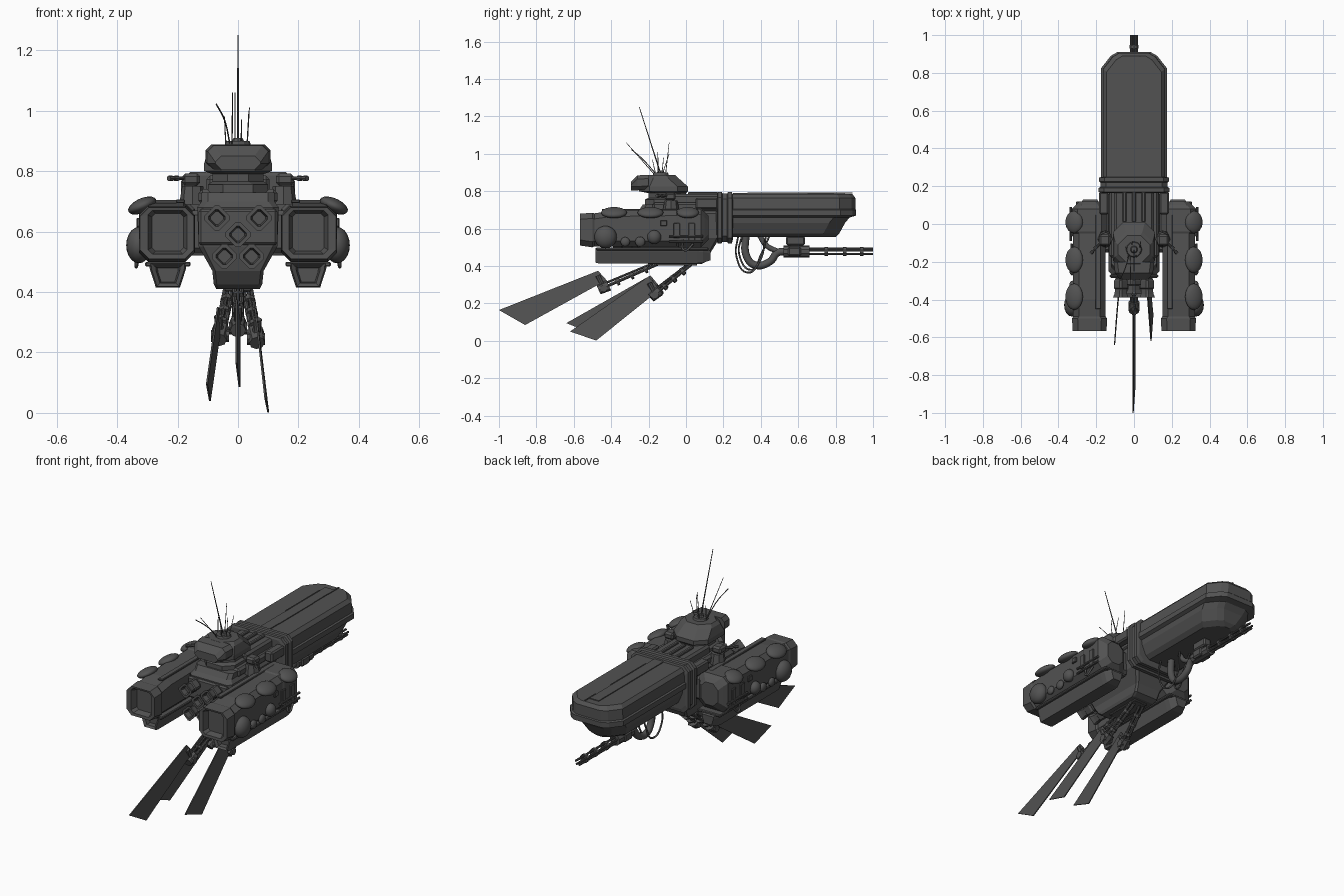
import bpy, bmesh, math
from mathutils import Vector, Matrix

if "Cube" in bpy.data.objects:
    bpy.data.objects.remove(bpy.data.objects["Cube"])

grey = bpy.data.materials.new("dark_hull_grey")
grey.diffuse_color = (0.085, 0.085, 0.085, 1)
grey.use_nodes = True
grey.node_tree.nodes["Principled BSDF"].inputs["Base Color"].default_value = grey.diffuse_color


def finish(name, bm, smooth=False):
    bmesh.ops.recalc_face_normals(bm, faces=bm.faces)
    me = bpy.data.meshes.new(name)
    bm.to_mesh(me)
    bm.free()
    me.materials.append(grey)
    for p in me.polygons:
        p.use_smooth = smooth
    ob = bpy.data.objects.new(name, me)
    bpy.context.collection.objects.link(ob)
    return ob


def loft(name, rings):
    """Skin a list of equal-length rings and cap both ends."""
    bm = bmesh.new()
    vs = [[bm.verts.new(p) for p in r] for r in rings]
    n = len(vs[0])
    for a, b in zip(vs, vs[1:]):
        for i in range(n):
            bm.faces.new((a[i], a[(i + 1) % n], b[(i + 1) % n], b[i]))
    bm.faces.new(vs[0])
    bm.faces.new(vs[-1])
    return finish(name, bm)


def octo(u0, u1, v0, v1, c):
    """Rectangle with chamfered corners."""
    return [(u0 + c, v0), (u1 - c, v0), (u1, v0 + c), (u1, v1 - c),
            (u1 - c, v1), (u0 + c, v1), (u0, v1 - c), (u0, v0 + c)]


def ring_y(y, x0, x1, z0, z1, c, s=1):
    return [(s * x, y, z) for x, z in octo(x0, x1, z0, z1, c)]


def ring_z(z, w, y0, y1, c):
    return [(x, y, z) for x, y in octo(-w, w, y0, y1, c)]


def box(name, c, size, bev=0.0):
    bm = bmesh.new()
    bmesh.ops.create_cube(bm, size=1, matrix=Matrix.Translation(c) @ Matrix.Diagonal((*size, 1)))
    if bev:
        bmesh.ops.bevel(bm, geom=bm.edges[:], offset=bev, segments=1, affect='EDGES')
    return finish(name, bm)


def rod(name, a, b, r0, r1=None, n=8):
    a, b = Vector(a), Vector(b)
    m = Matrix.Translation((a + b) / 2) @ (b - a).to_track_quat('Z', 'Y').to_matrix().to_4x4()
    bm = bmesh.new()
    bmesh.ops.create_cone(bm, cap_ends=True, segments=n, radius1=r0,
                          radius2=r0 if r1 is None else r1, depth=(b - a).length, matrix=m)
    return finish(name, bm)


def dome(name, c, rad, tilt=0):
    bm = bmesh.new()
    m = Matrix.Translation(c) @ Matrix.Rotation(tilt, 4, 'Y') @ Matrix.Diagonal((*rad, 1))
    bmesh.ops.create_uvsphere(bm, u_segments=16, v_segments=10, radius=1, matrix=m)
    return finish(name, bm, True)


def pipe(name, pts, r):
    cu = bpy.data.curves.new(name, 'CURVE')
    cu.dimensions, cu.bevel_depth, cu.bevel_resolution, cu.resolution_u = '3D', r, 2, 6
    sp = cu.splines.new('BEZIER')
    sp.bezier_points.add(len(pts) - 1)
    for bp, p in zip(sp.bezier_points, pts):
        bp.co = p
        bp.handle_left_type = bp.handle_right_type = 'AUTO'
    cu.use_fill_caps = True
    cu.materials.append(grey)
    ob = bpy.data.objects.new(name, cu)
    bpy.context.collection.objects.link(ob)
    bpy.ops.object.select_all(action='DESELECT')
    ob.select_set(True)
    bpy.context.view_layer.objects.active = ob
    bpy.ops.object.convert(target='MESH')


# Long forward hull: plan outline stacked upward, chamfered only at the bow
def bow(z, w, y1, c=0.085):
    return [(-w, 0.22, z), (w, 0.22, z), (w, y1 - c, z), (w - c * .6, y1 - .02, z), (w - c, y1, z),
            (c - w, y1, z), (c * .6 - w, y1 - .02, z), (-w, y1 - c, z)]


loft("forward_hull", [bow(z, w, y) for z, w, y in (
    (.555, .10, .80), (.575, .125, .82), (.63, .15, .85), (.66, .155, .875), (.67, .174, .91),
    (.70, .174, .91), (.705, .165, .905), (.765, .163, .905), (.785, .145, .89))])
box("hull_spine", (0, .55, .784), (.06, .60, .012))
for x, y, l in ((-.03, .64, .32), (.032, .49, .32), (.032, .84, .1)):
    box("hull_seam", (x, y, .79), (.006, l, .005))

# Collar between hull and body
loft("hull_collar", [ring_y(y, -w, w, z0, z1, .03) for y, w, z0, z1 in (
    (.165, .175, .53, .785), (.17, .188, .52, .797), (.19, .188, .52, .797), (.195, .178, .53, .788),
    (.22, .178, .53, .788), (.225, .186, .52, .795), (.245, .186, .52, .795), (.25, .17, .54, .78))])

# Central body and keel
loft("central_body", [ring_z(z, w, y0, y1, c) for z, w, y0, y1, c in (
    (.41, .072, -.20, .08, .01), (.425, .08, -.22, .11, .01), (.47, .085, -.25, .13, .01),
    (.55, .13, -.27, .18, .015), (.68, .135, -.27, .18, .02), (.70, .12, -.25, .18, .02),
    (.73, .12, -.23, .18, .02))])
box("engine_panel", (0, -.275, .615), (.26, .02, .12), .008)
box("side_wing_bridge", (0, -.03, .60), (.36, .24, .14), .015)
box("upper_step", (0, .0, .715), (.26, .36, .05), .012)
box("upper_deck", (0, .05, .755), (.21, .26, .06), .012)
box("keel_plate", (0, -.05, .408), (.09, .22, .012), .004)
for x in (-.05, 0, .05):
    box("deck_rail", (x, .09, .785), (.02, .16, .02), .004)

# Bridge tower
loft("bridge", [ring_z(z, w, y0, y1, c) for z, w, y0, y1, c in (
    (.70, .10, -.22, .04, .05), (.755, .10, -.22, .02, .05), (.765, .085, -.2, .0, .05),
    (.79, .085, -.2, .0, .05), (.80, .112, -.25, .01, .055), (.825, .112, -.25, .01, .055),
    (.87, .10, -.23, -.04, .055), (.888, .085, -.21, -.06, .05))])
loft("bridge_visor", [ring_y(y, -w, w, z0, z1, .02) for y, w, z0, z1 in (
    (-.295, .075, .805, .85), (-.26, .10, .805, .885), (-.20, .108, .81, .888))])
rod("antenna_base", (0, -.135, .88), (0, -.135, .90), .045, .038, 12)
rod("antenna_socket", (0, -.135, .90), (0, -.135, .91), .02, .015, 8)

# Antennas
rod("main_antenna", (0, -.135, .89), (0, -.25, 1.25), .004, .002, 5)
for a, b in (((-.02, -.16, .88), (-.018, -.32, 1.06)), ((.03, -.13, .88), (.036, -.09, 1.0)),
             ((-.01, -.11, .88), (-.01, -.09, 1.06)), ((-.04, -.13, .88), (-.045, -.12, .98)),
             ((.01, -.16, .88), (.012, -.18, .97)), ((.03, -.15, .88), (.038, -.15, 1.01))):
    rod("small_antenna", a, b, .0025, .0015, 5)
pipe("bent_antenna", [(-.025, -.15, .88), (-.045, -.23, .97), (-.072, -.29, 1.022)], .0025)

# Diamond engine nozzles
for x, z, y in ((-.07, .645, -.39), (.07, .645, -.39), (0, .59, -.37), (-.045, .518, -.39), (.045, .518, -.39)):
    def diamond(yy, r):
        return [(x + r * math.cos(a) * k, yy, z + r * math.sin(a) * k) for a, k in
                [(math.radians(45 * i + d), 1) for i in range(0, 8, 2) for d in (-10, 10)]]
    loft("engine_nozzle", [diamond(yy, r) for yy, r in (
        (-.24, .03), (-.29, .028), (-.30, .036), (y + .05, .036), (y + .045, .03), (y + .02, .034),
        (y, .042), (y, .028), (y + .03, .022))])

for s in (1, -1):
    # Side pod with recessed rear opening
    loft("side_pod", [ring_y(y, x0, x1, z0, z1, c, s) for y, x0, x1, z0, z1, c in (
        (-.53, .18, .285, .535, .66, .012), (-.565, .168, .298, .525, .67, .015),
        (-.567, .145, .325, .51, .68, .03), (-.50, .143, .328, .50, .685, .03),
        (-.49, .15, .322, .505, .682, .03), (-.40, .15, .322, .505, .695, .03),
        (-.05, .15, .322, .505, .70, .03), (-.04, .143, .328, .50, .705, .03),
        (.08, .143, .328, .50, .705, .03), (.10, .16, .31, .52, .69, .03),
        (.12, .18, .29, .54, .67, .03))])
    # Trapezoid skirt with recessed rear opening
    def trap(y, k, dz=0):
        return [(s * (.232 + k * dx), y, .455 + k * z + dz) for dx, z in
                ((-.062, .045), (-.06, .022), (-.04, -.04), (.04, -.04), (.06, .022), (.062, .045))]
    loft("pod_skirt", [trap(y, k) for y, k in (
        (-.45, .55), (-.475, .65), (-.485, .9), (-.47, 1), (.06, 1), (.09, .95), (.13, .6))])
    box("skirt_trim", (s * .232, -.18, .492), (.15, .60, .016), .004)
    # Domes on shoulder and flank
    for y, r in ((.01, .06), (-.19, .07), (-.385, .07)):
        dome("shoulder_dome", (s * .317, y, .686), (.05, r, .024), s * .42)
        rod("dome_mount", (s * .27, y, .655), (s * .31, y, .685), .025)
    for y, z, r, d in ((-.43, .555, .06, .042), (-.17, .555, .037, .03), (-.325, .53, .025, .015), (-.245, .53, .027, .015)):
        dome("flank_dome", (s * .328, y, z), (d, r, r))
    # Flank panels and fittings
    for y, z, h in ((-.12, .63, .03), (-.05, .59, .08), (.03, .58, .1)):
        box("flank_panel", (s * .33, y, z), (.012, .035, h), .003)
    for z in (.53, .56):
        rod("flank_pipe", (s * .335, -.09, z), (s * .335, .09, z), .007)
    pipe("hanging_hose", [(s * .33, -.02, .54), (s * .337, -.01, .485), (s * .33, .04, .52)], .006)
    box("pod_inner_rail", (s * .19, -.2, .70), (.03, .5, .012), .003)
    # Twin-gun turret
    rod("turret_base", (s * .15, -.08, .69), (s * .15, -.08, .75), .045, .035, 8)
    box("turret_head", (s * .155, -.085, .772), (.06, .06, .04), .01)
    for d in (-.012, .012):
        p, q = Vector((s * (.16 + d * .8), -.085 - d, .776)), Vector((s * .70, -.70, 0)) * .085
        rod("turret_barrel", p, p + q, .006)
        rod("turret_muzzle", p + q * .8, p + q, .009)
    box("upper_side_block", (s * .16, .11, .735), (.05, .12, .06), .008)

# Folding vanes on jointed arms
def vane(x0, x1, pts, root, hub):
    bm = bmesh.new()
    tw = .005
    rings = [[(x + d, y, z) for x, (y, z) in zip((x0 - tw, x0 + tw, x1 + tw, x1 - tw), pts)] for d in (-.003, .003)]
    bm.free()
    loft("vane", rings)
    root, hub = Vector(root), Vector(hub)
    d = (hub - root).normalized()
    for e in (-.012, .012):
        rod("vane_arm", root + Vector((e, 0, 0)), hub + Vector((e, 0, 0)), .008)
    rod("vane_strut", root + Vector((0, 0, .015)), hub + Vector((0, 0, .02)), .006)
    for t in (.25, .5, .75):
        c = root.lerp(hub, t)
        rod("arm_clamp", c - d * .008, c + d * .008, .021)
    rod("vane_hub", hub - d * .03, hub + d * .03, .03, .026, 8)
    rod("hub_axle", hub + Vector((-.03, 0, -.005)), hub + Vector((.03, 0, -.005)), .02)
    rod("hub_link", hub, Vector(((x0 * .9 + x1 * .1), pts[0][0] * .6 + pts[1][0] * .4 - .02, pts[0][1] * .5 + pts[1][1] * .5)), .014)


vane(0, 0, [(-.47, .375), (-.425, .325), (-.86, .085), (-1.0, .165)], (0, -.14, .415), (0, -.44, .285))
vane(.062, .095, [(-.2, .345), (-.14, .275), (-.48, .002), (-.62, .05)], (.03, .03, .41), (.06, -.165, .25))
vane(-.062, -.098, [(-.19, .35), (-.14, .29), (-.5, .04), (-.64, .095)], (-.03, .03, .41), (-.06, -.16, .26))

# Rotary cannon beneath the hull
box("cannon_mount", (0, .585, .535), (.05, .10, .05), .008)
box("cannon_plate", (0, .585, .512), (.035, .05, .03), .004)
rod("cannon_body", (0, .52, .478), (0, .66, .478), .032, n=10)
box("cannon_feed", (0, .58, .478), (.075, .07, .05), .008)
for i in range(5):
    a = math.tau * i / 5 + .3
    x, z = .016 * math.cos(a), .478 + .016 * math.sin(a)
    rod("cannon_barrel", (x, .65, z), (x, 1.0, z), .006)
for y in (.74, .84, .93):
    rod("barrel_clamp", (0, y, .478), (0, y + .018, .478), .025, n=10)

# Feed pipe and loose cables
pipe("feed_pipe", [(0, .32, .58), (0, .325, .45), (0, .37, .405), (0, .45, .425), (0, .49, .472), (0, .54, .478)], .02)
pipe("feed_branch", [(0, .39, .57), (0, .43, .51), (0, .49, .478)], .014)
pipe("loose_cable", [(.04, .28, .57), (.045, .27, .45), (.03, .33, .365), (.02, .39, .42), (.03, .43, .57)], .005)
pipe("loose_cable", [(-.04, .30, .57), (-.045, .285, .46), (-.03, .35, .38), (-.02, .40, .46), (-.03, .45, .57)], .005)
